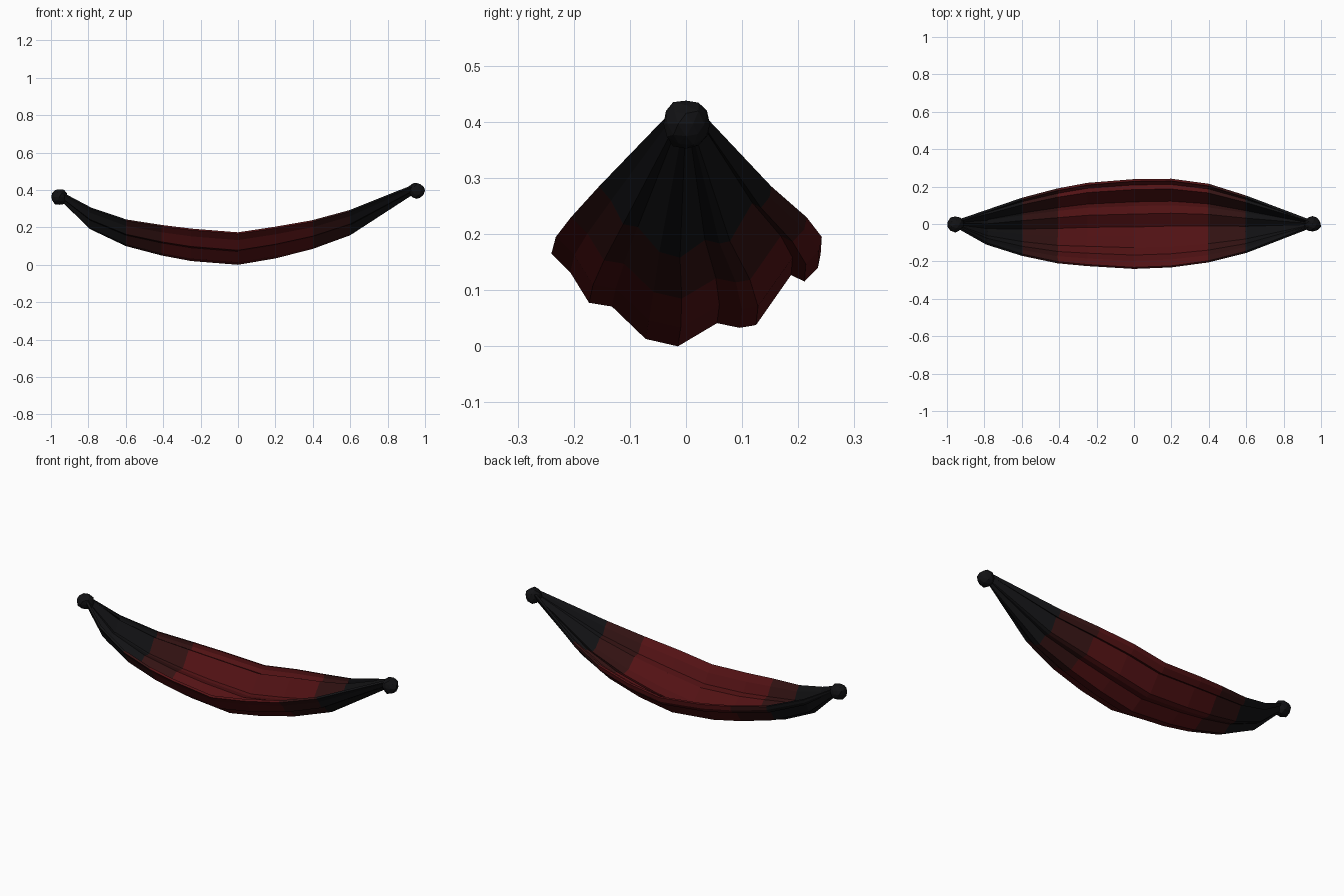
import bpy, bmesh, random
from mathutils import Vector

if "Cube" in bpy.data.objects:
    bpy.data.objects.remove(bpy.data.objects["Cube"])

random.seed(4)


def material(name, rgb):
    m = bpy.data.materials.new(name)
    m.diffuse_color = (*rgb, 1)
    m.use_nodes = True
    m.node_tree.nodes["Principled BSDF"].inputs["Base Color"].default_value = m.diffuse_color
    return m


red = material("deep_red", (0.085, 0.006, 0.007))
dark_red = material("dark_red", (0.032, 0.006, 0.006))
black = material("black", (0.006, 0.006, 0.007))

# Stations along the cloth: x, front edge y, back edge y, lowest z, rim z
stations = [
    (-0.95, -0.02, 0.02, 0.345, 0.385),
    (-0.79, -0.11, 0.075, 0.19, 0.30),
    (-0.60, -0.17, 0.14, 0.10, 0.235),
    (-0.41, -0.21, 0.19, 0.05, 0.205),
    (-0.25, -0.225, 0.22, 0.02, 0.185),
    (0.00, -0.24, 0.24, 0.00, 0.165),
    (0.20, -0.232, 0.242, 0.034, 0.195),
    (0.40, -0.205, 0.215, 0.085, 0.23),
    (0.60, -0.155, 0.152, 0.158, 0.285),
    (0.95, -0.02, 0.02, 0.385, 0.425),
]

# Folded cross-section: position across (-1 to 1), height from bottom to rim (0 to 1)
folds = [(-1, 1), (-0.86, 0.80), (-0.72, 0.47), (-0.55, 0.43), (-0.30, 0.08),
         (-0.06, 0), (0.23, 0.25), (0.40, 0.20), (0.52, 0.23), (0.78, 0.77),
         (0.88, 0.70), (0.98, 0.85), (1, 1)]

# Hanging cloth
bm = bmesh.new()
rows = []
for x, front, back, low, rim in stations:
    mid, half = (front + back) / 2, (back - front) / 2
    rows.append([bm.verts.new((x, mid + u * half, low + v * (rim - low)))
                 for u, v in folds])
for a, b in zip(rows, rows[1:]):
    for j in range(len(folds) - 1):
        f = bm.faces.new((a[j], a[j + 1], b[j + 1], b[j]))
        # Colour bands by distance from the middle
        d = abs(f.calc_center_median().x)
        f.material_index = 0 if d < 0.4 else 1 if d < 0.6 else 2
mesh = bpy.data.meshes.new("hammock_cloth")
bm.to_mesh(mesh)
bm.free()
for m in (red, dark_red, black):
    mesh.materials.append(m)
cloth = bpy.data.objects.new("hammock_cloth", mesh)
bpy.context.collection.objects.link(cloth)
solid = cloth.modifiers.new("thickness", "SOLIDIFY")
solid.thickness = 0.012
solid.offset = -1


# Lumpy knot at each end
def knot(name, x, z):
    bm = bmesh.new()
    bmesh.ops.create_icosphere(bm, subdivisions=2, radius=0.045)
    for v in bm.verts:
        v.co *= random.uniform(0.88, 1.03)
    # Keep the outermost point at the full length
    reach = max(abs(v.co.x) for v in bm.verts)
    bmesh.ops.scale(bm, vec=Vector((0.045 / reach, 1, 1)), verts=bm.verts)
    me = bpy.data.meshes.new(name)
    bm.to_mesh(me)
    bm.free()
    me.materials.append(black)
    ob = bpy.data.objects.new(name, me)
    ob.location = (x, 0, z)
    bpy.context.collection.objects.link(ob)


knot("left_knot", -0.955, 0.362)
knot("right_knot", 0.955, 0.396)
